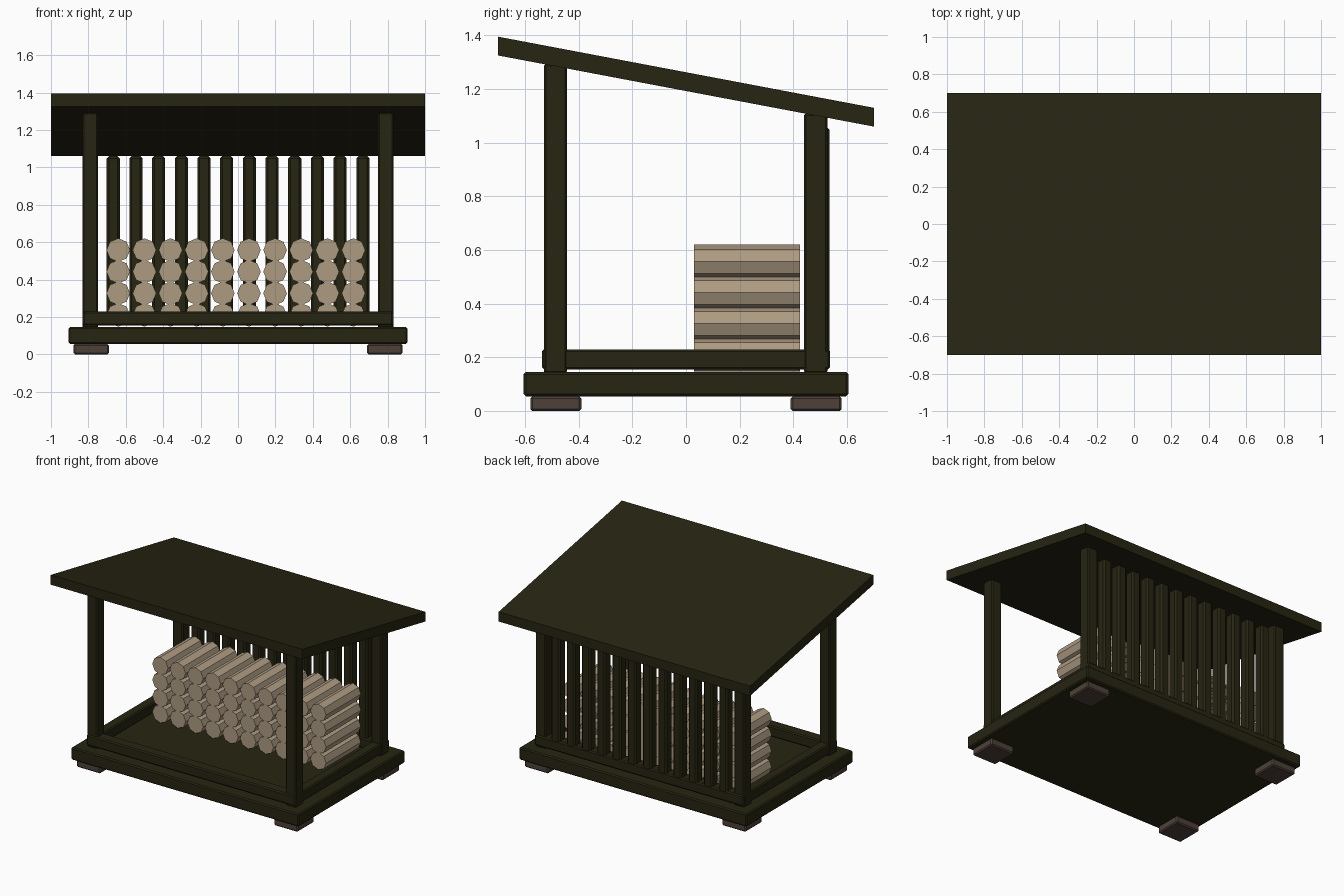
import bpy, bmesh, math
from mathutils import Matrix

if "Cube" in bpy.data.objects:
    bpy.data.objects.remove(bpy.data.objects["Cube"])


def material(name, rgb):
    m = bpy.data.materials.new(name)
    m.diffuse_color = (*rgb, 1)
    m.use_nodes = True
    m.node_tree.nodes["Principled BSDF"].inputs["Base Color"].default_value = m.diffuse_color
    return m


DARK = material("dark stained wood", (0.020, 0.018, 0.006))
LOG = material("pale log wood", (0.42, 0.33, 0.225))
FOOT = material("brown foot", (0.075, 0.053, 0.040))


def finish(name, bm, mat):
    bmesh.ops.recalc_face_normals(bm, faces=bm.faces)
    mesh = bpy.data.meshes.new(name)
    bm.to_mesh(mesh)
    bm.free()
    mesh.materials.append(mat)
    ob = bpy.data.objects.new(name, mesh)
    bpy.context.collection.objects.link(ob)
    return ob


def box(name, lo, hi, mat, bevel=0.008, shear=0.0):
    """Bevelled box between two corners; shear tilts it in z along y."""
    bm = bmesh.new()
    bmesh.ops.create_cube(bm, size=1)
    for v in bm.verts:
        v.co = [(a + b) / 2 + c * (b - a) for a, b, c in zip(lo, hi, v.co)]
        v.co.z += shear * v.co.y
    if bevel:
        bmesh.ops.bevel(bm, geom=bm.edges[:], offset=bevel, segments=1,
                        affect='EDGES')
    return finish(name, bm, mat)


# Base: four feet and a floor slab
for sx in (-1, 1):
    for sy in (-1, 1):
        cx, cy = sx * 0.785, sy * 0.485
        box("foot", (cx - 0.095, cy - 0.095, 0), (cx + 0.095, cy + 0.095, 0.055), FOOT)
box("floor_slab", (-0.905, -0.605, 0.055), (0.905, 0.605, 0.145), DARK)

# Rails raised just above the floor
box("front_rail", (-0.83, -0.537, 0.155), (0.83, -0.453, 0.23), DARK)
box("back_rail", (-0.83, 0.453, 0.155), (0.83, 0.537, 0.23), DARK)
for s in (-1, 1):
    box("side_rail", (s * 0.79 - 0.037, -0.46, 0.155), (s * 0.79 + 0.037, 0.46, 0.23), DARK)

# Corner posts, taller at the front
for s in (-1, 1):
    x = s * 0.79
    box("front_post", (x - 0.041, -0.53, 0.14), (x + 0.041, -0.443, 1.293), DARK)
    box("back_post", (x - 0.041, 0.44, 0.14), (x + 0.041, 0.527, 1.11), DARK)

# Back wall slats
for i in range(12):
    x = -0.667 + i * 0.1213
    box("back_slat", (x - 0.035, 0.46, 0.155), (x + 0.035, 0.535, 1.06), DARK, 0.012)

# Sloping roof with vertical edges
box("roof", (-1, -0.7, 1.1925), (1, 0.7, 1.2625), DARK, 0, -0.265 / 1.4)

# Stacked octagonal logs
for row in range(4):
    for col in range(10):
        bm = bmesh.new()
        bmesh.ops.create_cone(bm, cap_ends=True, segments=8, radius1=0.063,
                              radius2=0.063, depth=0.395)
        bmesh.ops.transform(bm, verts=bm.verts, matrix=Matrix.Translation(
            (-0.64 + col * 0.1397, 0.2275, 0.211 + row * 0.1155))
            @ Matrix.Rotation(math.pi / 2, 4, 'X'))
        finish("log", bm, LOG)
